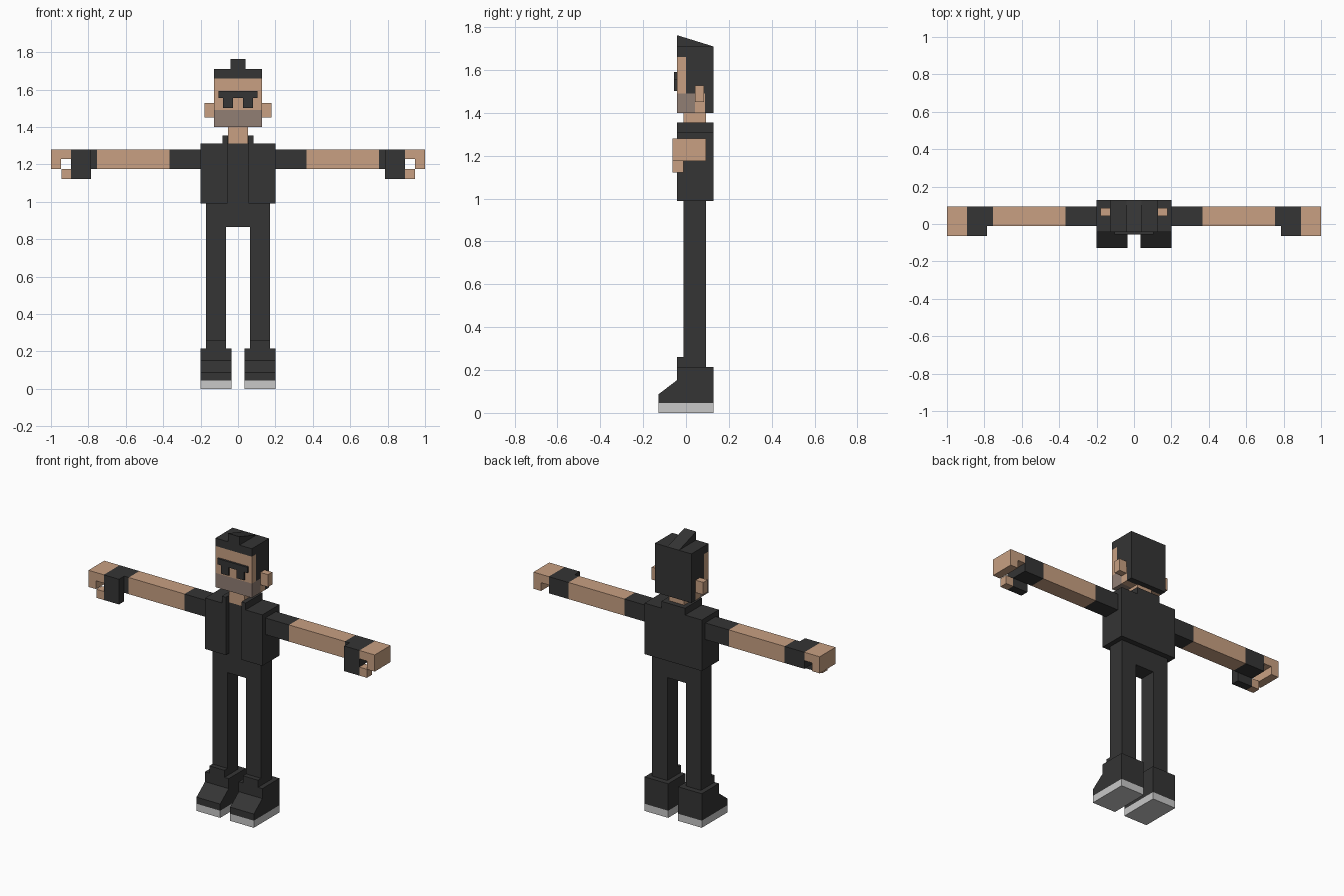
import bpy, bmesh

if "Cube" in bpy.data.objects:
    bpy.data.objects.remove(bpy.data.objects["Cube"])


def material(name, rgb):
    m = bpy.data.materials.new(name)
    m.diffuse_color = (*rgb, 1)
    m.use_nodes = True
    m.node_tree.nodes["Principled BSDF"].inputs["Base Color"].default_value = m.diffuse_color
    return m


DARK = material("charcoal", (0.035, 0.035, 0.035))
SKIN = material("skin", (0.58, 0.352, 0.223))
STUBBLE = material("stubble", (0.285, 0.21, 0.175))
SOLE = material("light_grey", (0.578, 0.578, 0.578))


def prism(name, mat, x0, x1, profile):
    """Extrude a (y, z) profile along x from x0 to x1."""
    bm = bmesh.new()
    face = bm.faces.new([bm.verts.new((x0, y, z)) for y, z in profile])
    ext = bmesh.ops.extrude_face_region(bm, geom=[face])
    verts = [v for v in ext["geom"] if isinstance(v, bmesh.types.BMVert)]
    bmesh.ops.translate(bm, verts=verts, vec=(x1 - x0, 0, 0))
    bmesh.ops.recalc_face_normals(bm, faces=bm.faces)
    me = bpy.data.meshes.new(name)
    bm.to_mesh(me)
    bm.free()
    me.materials.append(mat)
    ob = bpy.data.objects.new(name, me)
    bpy.context.collection.objects.link(ob)
    return ob


def box(name, mat, x, y, z):
    return prism(name, mat, x[0], x[1],
                 [(y[0], z[0]), (y[1], z[0]), (y[1], z[1]), (y[0], z[1])])


def pair(ob):
    ob.modifiers.new("mirror", "MIRROR").use_mirror_merge = False
    return ob


# Shoes and legs
pair(box("shoe_sole", SOLE, (0.035, 0.2), (-0.128, 0.128), (0, 0.045)))
pair(prism("shoe_upper", DARK, 0.035, 0.2,
           [(-0.128, 0.045), (0.128, 0.045), (0.128, 0.215),
            (-0.043, 0.215), (-0.043, 0.152), (-0.128, 0.087)]))
pair(box("shoe_tongue", DARK, (0.065, 0.17), (-0.043, -0.012), (0.2, 0.26)))
pair(box("leg", DARK, (0.065, 0.17), (-0.012, 0.094), (0.2, 0.87)))
box("hips", DARK, (-0.17, 0.17), (-0.012, 0.094), (0.865, 1.0))

# Open jacket with recessed shirt and collar
pair(box("jacket_side", DARK, (0.055, 0.2), (-0.043, 0.128), (0.99, 1.312)))
box("shirt", DARK, (-0.055, 0.055), (-0.012, 0.128), (0.99, 1.312))
pair(box("collar_side", DARK, (0.055, 0.083), (-0.043, 0.128), (1.312, 1.355)))
box("collar_back", DARK, (-0.055, 0.055), (0.096, 0.128), (1.312, 1.355))

# Arms
ARM_Y, ARM_Z = (-0.012, 0.094), (1.176, 1.281)
pair(box("sleeve", DARK, (0.2, 0.365), ARM_Y, ARM_Z))
pair(box("forearm", SKIN, (0.365, 0.755), ARM_Y, ARM_Z))
pair(box("glove_cuff", DARK, (0.755, 0.787), ARM_Y, ARM_Z))

# Gloved palm, curled fingers and thumb
HAND_Y, THUMB_Y = (-0.064, 0.094), (-0.064, -0.012)
pair(box("glove_palm", DARK, (0.787, 0.893), HAND_Y, ARM_Z))
pair(box("glove_thumb", DARK, (0.787, 0.893), THUMB_Y, (1.122, 1.176)))
pair(box("fingers", SKIN, (0.893, 1.0), HAND_Y, (1.228, 1.281)))
pair(box("fingertips", SKIN, (0.947, 1.0), HAND_Y, (1.176, 1.228)))
pair(box("thumb", SKIN, (0.893, 0.945), THUMB_Y, (1.122, 1.176)))

# Neck and head
W = (-0.127, 0.127)
box("neck", SKIN, (-0.053, 0.053), (-0.012, 0.094), (1.3, 1.4))
box("face", SKIN, W, (-0.043, 0.0), (1.49, 1.66))
box("beard", STUBBLE, W, (-0.043, 0.042), (1.4, 1.49))
box("jaw", SKIN, W, (0.042, 0.088), (1.4, 1.49))
pair(box("ear", SKIN, (0.127, 0.18), (0.042, 0.085), (1.45, 1.528)))

# Hair with raised wedge crest
prism("hair", DARK, W[0], W[1],
      [(-0.043, 1.66), (0.0, 1.66), (0.0, 1.49), (0.088, 1.49),
       (0.088, 1.4), (0.128, 1.4), (0.128, 1.71), (-0.043, 1.71)])
prism("hair_crest", DARK, -0.041, 0.041,
      [(-0.043, 1.71), (0.128, 1.71), (-0.043, 1.763)])

# Sunglasses
box("glasses_bar", DARK, (-0.105, 0.105), (-0.056, -0.043), (1.555, 1.592))
pair(box("glasses_lens", DARK, (0.028, 0.08), (-0.056, -0.043), (1.503, 1.555)))
